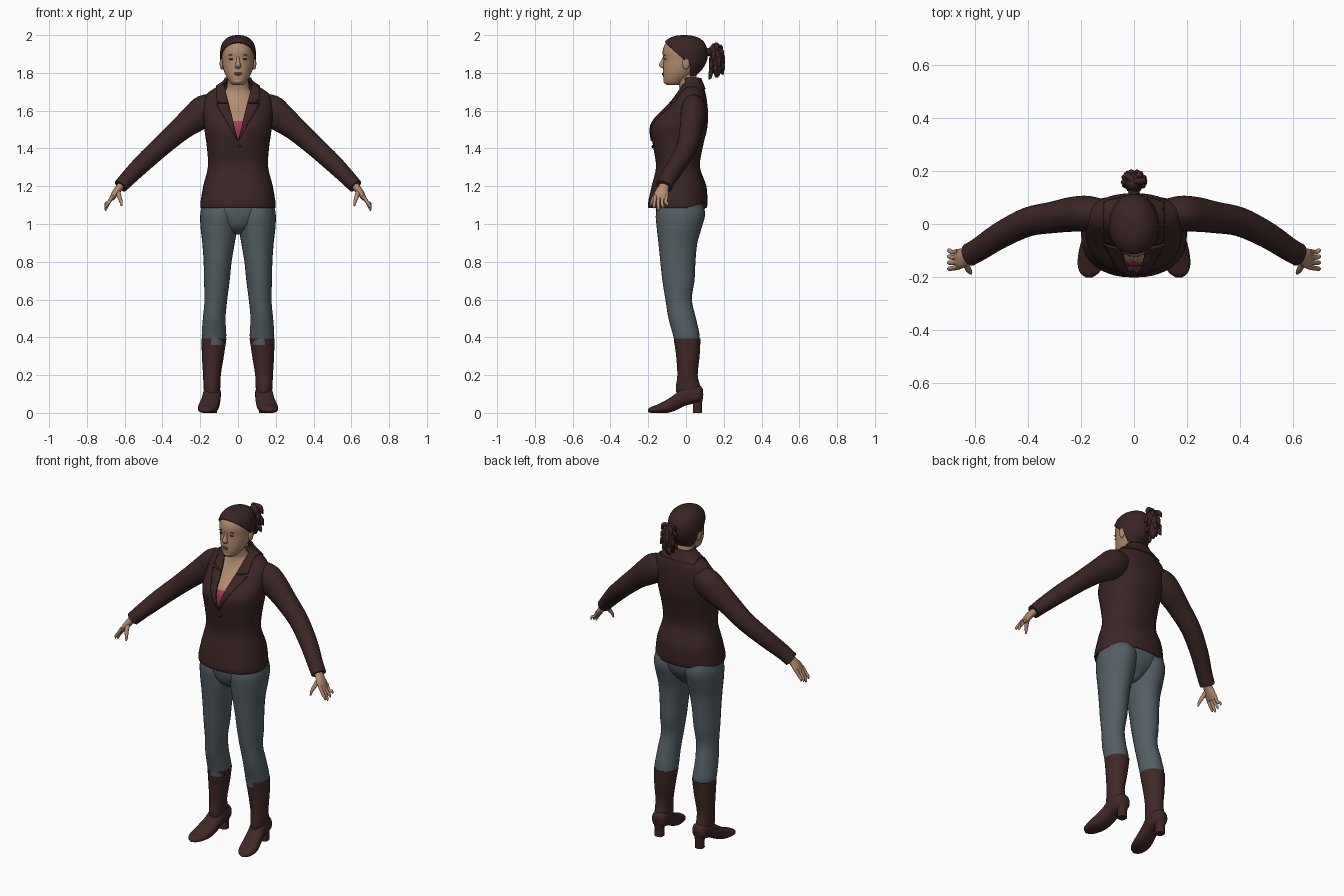
import bpy, bmesh, math, random
from mathutils import Vector

random.seed(4)
cube = bpy.data.objects.get("Cube")
if cube:
    bpy.data.objects.remove(cube, do_unlink=True)


def material(name, *rgb):
    mat = bpy.data.materials.new(name)
    mat.use_nodes = True
    colour = (*rgb, 1)
    mat.diffuse_color = colour
    mat.node_tree.nodes["Principled BSDF"].inputs["Base Color"].default_value = colour
    return mat


SKIN = material("skin", .45, .26, .16)
HAIR = material("dark hair", .042, .017, .018)
CLOTH = material("jacket cloth", .043, .018, .018)
PINK = material("pink top", .42, .04, .09)
DENIM = material("grey denim", .088, .112, .125)
LEATHER = material("boot leather", .052, .02, .02)
EYE = material("dark eye", .03, .015, .012)
LIP = material("lip", .27, .11, .08)


def finish(obj, mat, mirror=False, thick=0):
    """Colour, smooth and optionally thicken or mirror a part."""
    obj.data.materials.append(mat)
    bpy.ops.object.select_all(action='DESELECT')
    obj.select_set(True)
    bpy.context.view_layer.objects.active = obj
    bpy.ops.object.shade_smooth_by_angle(angle=math.radians(55))
    if thick:
        solid = obj.modifiers.new("thickness", 'SOLIDIFY')
        solid.thickness, solid.offset = thick, 1
    if mirror:
        obj.modifiers.new("mirror", 'MIRROR')
    return obj


def resample(rings, steps):
    """Catmull-Rom interpolation through the rings."""
    pts = [Vector(r) for r in rings]
    pts = [pts[0] * 2 - pts[1]] + pts + [pts[-1] * 2 - pts[-2]]
    out = []
    for a, b, c, d in zip(pts, pts[1:], pts[2:], pts[3:]):
        for s in range(steps):
            t = s / steps
            out.append((b * 2 + (c - a) * t + (a * 2 - b * 5 + c * 4 - d) * t ** 2
                        + (b * 3 - a - c * 3 + d) * t ** 3) / 2)
    return out + [pts[-2]]


def loft(name, rings, mat, axes="XY", sides=28, power=2, steps=4, cap=True,
         planes=(), keep=None, **extra):
    """Skin rings of (x, y, z, radius, radius); cut with planes and keep faces by rule."""
    unit = {"X": Vector((1, 0, 0)), "Y": Vector((0, 1, 0)), "Z": Vector((0, 0, 1))}
    data = resample(rings, steps)
    bm = bmesh.new()
    loops = []
    for i, r in enumerate(data):
        centre = Vector(r[:3])
        if axes == "path":
            t = Vector(data[min(i + 1, len(data) - 1)][:3]) - Vector(data[max(i - 1, 0)][:3])
            t.normalize()
            v = (unit["Y"] - t * t.y).normalized()
            u = v.cross(t)
        else:
            u, v = unit[axes[0]], unit[axes[1]]
        loop = []
        for k in range(sides):
            c, s = (f(math.tau * k / sides) for f in (math.cos, math.sin))
            c, s = (math.copysign(abs(w) ** (2 / power), w) for w in (c, s))
            p = centre + u * c * max(r[3], .001) + v * s * max(r[4], .001)
            p.z = max(p.z, 0)
            loop.append(bm.verts.new(p))
        loops.append(loop)
    for low, high in zip(loops, loops[1:]):
        for k in range(sides):
            n = (k + 1) % sides
            bm.faces.new((low[k], low[n], high[n], high[k]))
    if cap:
        bm.faces.new(loops[0])
        bm.faces.new(loops[-1])
        bmesh.ops.recalc_face_normals(bm, faces=bm.faces)
    for point, normal in planes:
        bmesh.ops.bisect_plane(bm, geom=bm.verts[:] + bm.edges[:] + bm.faces[:],
                               plane_co=point, plane_no=normal)
    if keep:
        lost = [f for f in bm.faces if not keep(f.calc_center_median())]
        bmesh.ops.delete(bm, geom=lost, context='FACES')
    mesh = bpy.data.meshes.new(name)
    bm.to_mesh(mesh)
    bm.free()
    obj = bpy.data.objects.new(name, mesh)
    bpy.context.collection.objects.link(obj)
    return finish(obj, mat, **extra)


def bands(*rows):
    """Rows of (height, front, back, half width) to centred rings."""
    return [(0, (f + b) / 2, z, w, (b - f) / 2) for z, f, b, w in rows]


def blob(name, location, scale, mat, mirror=False):
    bpy.ops.mesh.primitive_uv_sphere_add(segments=16, ring_count=10, radius=1)
    obj = bpy.context.object
    obj.name = name
    for v in obj.data.vertices:
        v.co = Vector(a * b for a, b in zip(v.co, scale)) + Vector(location)
    return finish(obj, mat, mirror)


# Jacket body with a cut neckline, lapels and collar from the same shape
jacket = bands((1.085, -.195, .105, .193), (1.11, -.197, .109, .195), (1.2, -.178, .104, .18),
               (1.3, -.155, .07, .156), (1.4, -.168, .083, .16), (1.5, -.183, .107, .174),
               (1.55, -.163, .112, .178), (1.6, -.115, .112, .18), (1.65, -.07, .107, .178),
               (1.69, -.042, .1, .158), (1.72, -.028, .09, .115), (1.75, -.02, .078, .072),
               (1.77, -.01, .07, .06))
V_POINT, INNER, OUTER = Vector((0, 0, 1.44)), .25, .6


def slant(k):
    return [(V_POINT, (side, 0, -k)) for side in (-1, 1)]


def inside(p, k):
    return abs(p.x) < k * (p.z - V_POINT.z)


mid = [((0, 0, 0), (0, 1, 0))]
shape = dict(power=2.25, sides=40, cap=False)
loft("jacket_body", jacket, CLOTH, planes=slant(INNER) + mid, thick=.004,
     keep=lambda p: p.y > 0 or not inside(p, INNER), **shape)
loft("lapels", jacket, CLOTH, planes=slant(INNER) + slant(OUTER) + mid + [((0, 0, 1.63), (0, 0, 1))],
     keep=lambda p: p.y < 0 and p.z < 1.63 and inside(p, OUTER) and not inside(p, INNER),
     thick=.011, **shape)
edge = (0, -.44, 1)
loft("collar", jacket, CLOTH, thick=.011,
     planes=slant(INNER) + mid + [((0, 0, 1.67), edge)] + [((s * .11, 0, 0), (1, 0, 0)) for s in (-1, 1)],
     keep=lambda p: p.dot(Vector(edge)) > 1.67 and abs(p.x) < .11
     and (p.y > 0 or not inside(p, INNER)), **shape)
blob("jacket_button", (.005, -.176, 1.41), (.009, .006, .009), EYE)

# Sleeves
loft("sleeves", [(.1, .04, 1.63, .06, .05), (.17, .04, 1.603, .083, .066), (.23, .037, 1.56, .076, .066),
                 (.3, .026, 1.505, .063, .06), (.4, .008, 1.417, .054, .055), (.5, -.04, 1.325, .049, .05),
                 (.58, -.092, 1.245, .042, .045), (.622, -.116, 1.2, .038, .044)],
     CLOTH, axes="path", mirror=True)

# Hands
loft("palms", [(.6, -.105, 1.225, .022, .027), (.63, -.12, 1.19, .02, .029),
               (.652, -.13, 1.16, .018, .038), (.67, -.134, 1.13, .011, .036)],
     SKIN, axes="path", mirror=True, sides=16)
for i, finger in enumerate(("index", "middle", "ring", "little")):
    y, short = -.163 + .02 * i, .012 * abs(i - 1)
    loft(finger + "_fingers", [(.663, y, 1.15, .01, .01), (.684, y - .004, 1.115, .009, .009),
                               (.698, y - .006 + .003 * i, 1.085 + short, .008, .008),
                               (.702, y - .006 + .004 * i, 1.07 + short, .003, .003)],
         SKIN, axes="path", mirror=True, sides=10)
loft("thumbs", [(.637, -.135, 1.18, .013, .013), (.63, -.163, 1.15, .012, .012),
                (.62, -.18, 1.12, .009, .009), (.616, -.188, 1.095, .004, .004)],
     SKIN, axes="path", mirror=True, sides=10)

# Neck and chest, with the low top coloured by height
chest = loft("neck_and_chest", bands((1.4, -.145, .05, .13), (1.5, -.16, .06, .14), (1.55, -.141, .06, .14),
                                     (1.6, -.095, .06, .14), (1.65, -.054, .07, .11),
                                     (1.69, -.036, .07, .08), (1.72, -.034, .062, .06),
                                     (1.78, -.05, .055, .055), (1.83, -.05, .05, .055)),
             SKIN, planes=[((0, 0, 1.545), (0, 0, 1))])
chest.data.materials.append(PINK)
for face in chest.data.polygons:
    face.material_index = int(face.center.z < 1.545)

# Head and hair cap
skull = [(1.735, -.1, -.04, .028), (1.752, -.116, -.01, .045), (1.79, -.121, .045, .067),
         (1.83, -.121, .083, .08), (1.87, -.119, .103, .085), (1.91, -.124, .106, .086),
         (1.95, -.112, .094, .077), (1.975, -.086, .068, .057), (1.988, -.05, .03, .03),
         (1.991, -.015, -.005, .005)]
loft("head", bands(*skull), SKIN)
hairline = (0, .9, 1)
loft("hair_cap", bands(*skull), HAIR, thick=.009,
     planes=[((0, 0, 1.862), hairline), ((0, .02, 0), (0, 1, 0)), ((0, 0, 1.775), (0, 0, 1))],
     keep=lambda p: p.z > 1.775 and (p.y > .02 or p.dot(Vector(hairline)) > 1.862))

# Ponytail of a full core and loose curls
blob("hair_tie", (0, .12, 1.91), (.022, .02, .022), HAIR)
loft("ponytail", [(0, .15, 1.955, .01, .01), (0, .155, 1.93, .03, .03), (0, .163, 1.88, .036, .034),
                  (0, .165, 1.82, .03, .028), (0, .163, 1.775, .008, .008)], HAIR, sides=14)
for i in range(16):
    a, z = i * 2.4, 1.95 - i * .009
    out = Vector((math.cos(a) * .042, math.sin(a) * .036))
    drop = random.uniform(.02, .04)
    loft("curl", [(0, .16, z, .012, .012), (out.x * .8, .163 + out.y * .8, z - .005, .013, .013),
                  (out.x, .163 + out.y, z - drop, .009, .009),
                  (out.x * 1.2, .163 + out.y * 1.2, z - drop - .012, .001, .001)],
         HAIR, axes="path", sides=8, steps=3)

# Face
loft("nose", [(0, -.114, 1.89, .007, .007), (0, -.121, 1.865, .009, .011),
              (0, -.126, 1.842, .015, .018), (0, -.12, 1.828, .015, .012),
              (0, -.115, 1.823, .008, .006)], SKIN, sides=14)
blob("eyes", (.034, -.109, 1.873), (.014, .005, .0045), EYE, True)
blob("eyebrows", (.035, -.112, 1.894), (.017, .004, .0025), HAIR, True)
blob("upper_lip", (0, -.12, 1.799), (.022, .006, .004), LIP)
blob("lower_lip", (0, -.12, 1.792), (.018, .007, .005), LIP)
blob("chin", (0, -.103, 1.757), (.026, .017, .016), SKIN)
blob("ears", (.086, .0, 1.85), (.011, .019, .033), SKIN, True)

# Trousers
loft("trouser_legs", [(.127, .003, .36, .058, .064), (.127, .002, .41, .065, .07),
                      (.126, -.02, .5, .06, .073), (.117, -.039, .6, .06, .07),
                      (.112, -.04, .7, .068, .085), (.108, -.043, .8, .074, .093),
                      (.103, -.043, .9, .086, .103), (.101, -.036, .98, .097, .119),
                      (.099, -.029, 1.06, .1, .13), (.095, -.03, 1.15, .08, .1)], DENIM, mirror=True)
loft("trouser_hips", bands((.945, -.09, .02, .02), (.98, -.135, .055, .09), (1.03, -.155, .088, .16),
                           (1.09, -.16, .1, .188), (1.15, -.15, .09, .16)), DENIM)

# Boots
loft("boot_shafts", [(.135, .018, .07, .04, .06), (.138, .012, .13, .044, .066),
                     (.138, .008, .2, .047, .054), (.133, .01, .3, .058, .062),
                     (.127, .006, .395, .066, .071)], LEATHER, mirror=True)
loft("boot_feet", [(.135, .09, .1, .02, .025), (.135, .07, .1, .042, .045), (.138, .0, .093, .047, .053),
                   (.145, -.05, .06, .05, .045), (.155, -.1, .035, .053, .036),
                   (.163, -.15, .022, .05, .023), (.168, -.185, .016, .035, .016),
                   (.17, -.202, .012, .012, .007)], LEATHER, axes="XZ", power=2.4, mirror=True)
loft("boot_heels", [(.135, .06, 0, .024, .024), (.135, .061, .05, .025, .024),
                    (.135, .058, .1, .036, .034)], LEATHER, power=3, mirror=True)
